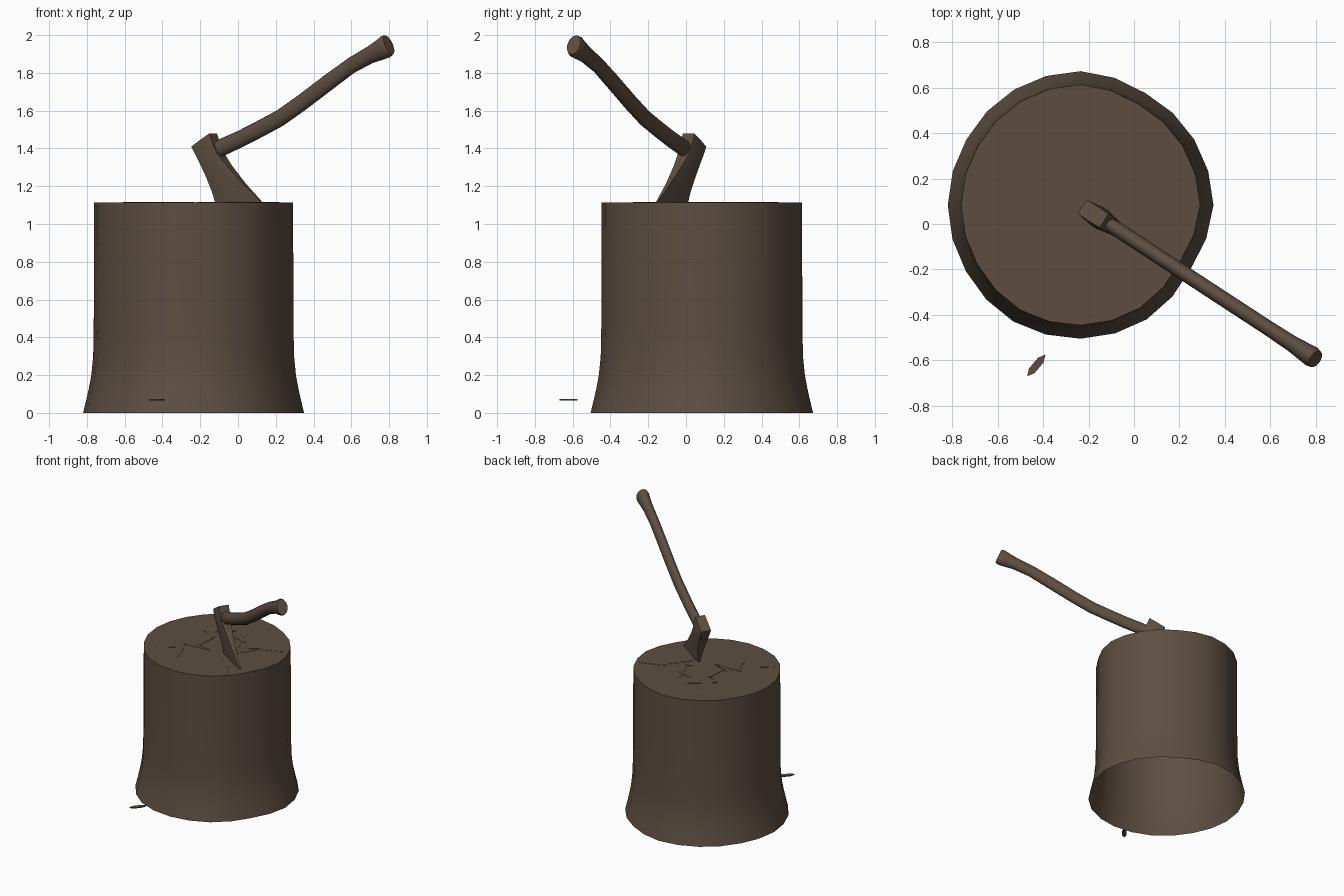
import bpy, bmesh, math
from mathutils import Vector

if "Cube" in bpy.data.objects:
    bpy.data.objects.remove(bpy.data.objects["Cube"])

wood = bpy.data.materials.new("dark brown")
wood.diffuse_color = (0.108, 0.076, 0.053, 1)
wood.use_nodes = True
wood.node_tree.nodes["Principled BSDF"].inputs["Base Color"].default_value = wood.diffuse_color

U = Vector((0.837, -0.547, 0))     # horizontal direction of the axe handle
W = Vector((0.547, 0.837, 0))      # sideways from the axe
Z = Vector((0, 0, 1))
BASE = Vector((-0.08, -0.02, 0))


def loft(name, rings, cap_start, cap_end, angle):
    """Skin a list of equal-length point rings."""
    bm = bmesh.new()
    rows = [[bm.verts.new(p) for p in ring] for ring in rings]
    n = len(rows[0])
    for a, b in zip(rows, rows[1:]):
        for i in range(n):
            j = (i + 1) % n
            bm.faces.new((a[i], a[j], b[j], b[i]))
    if cap_start:
        bm.faces.new(rows[0][::-1])
    if cap_end:
        bm.faces.new(rows[-1])
    bmesh.ops.recalc_face_normals(bm, faces=bm.faces)
    mesh = bpy.data.meshes.new(name)
    bm.to_mesh(mesh)
    bm.free()
    ob = bpy.data.objects.new(name, mesh)
    bpy.context.collection.objects.link(ob)
    mesh.materials.append(wood)
    bpy.ops.object.select_all(action='DESELECT')
    ob.select_set(True)
    bpy.context.view_layer.objects.active = ob
    bpy.ops.object.shade_smooth_by_angle(angle=math.radians(angle))
    return ob


# Stump: slightly uneven outline, flared foot, open underneath
outline = [.585, .578, .57, .59, .587, .58, .585, .583, .592, .588, .581, .56]


def stump_ring(z, scale):
    ring = []
    for i in range(24):
        r = (outline[i // 2] + outline[((i + 1) // 2) % 12]) / 2 * scale
        a = math.tau * i / 24
        ring.append((-0.235 + r * math.cos(a), 0.083 + r * math.sin(a), z))
    return ring


profile = [(0, 1), (.06, .975), (.13, .948), (.2, .926), (.3, .909),
           (.45, .904), (.8, .902), (1.115, .9)]
loft("stump", [stump_ring(z, s) for z, s in profile], False, True, 40)

# Handle: curved shaft of oval section with a flared knob
path = [(-.145, 1.35, .034, .024), (0, 1.408, .046, .033), (.11, 1.45, .045, .033),
        (.215, 1.495, .045, .033), (.36, 1.56, .045, .033), (.5, 1.643, .045, .033),
        (.66, 1.745, .045, .033), (.81, 1.838, .043, .033), (.93, 1.895, .046, .036),
        (.99, 1.92, .055, .042), (1.03, 1.939, .062, .046), (1.05, 1.948, .056, .041)]
rings = []
for k, (u, z, rn, rw) in enumerate(path):
    a, b = path[max(k - 1, 0)], path[min(k + 1, len(path) - 1)]
    t = Vector((b[0] - a[0], b[1] - a[1])).normalized()
    normal = -t.y * U + t.x * Z
    centre = BASE + U * u + Z * z
    rings.append([centre + normal * rn * math.cos(math.tau * i / 12)
                  + W * rw * math.sin(math.tau * i / 12) for i in range(12)])
loft("axe_handle", rings, True, True, 50)

# Axe head: (back u, back z, front u, front z, half width at ends, at the cheek)
sections = [(-.177, 1.41, -.062, 1.48, .036, .038),
            (-.155, 1.375, -.042, 1.43, .038, .048),
            (-.128, 1.33, -.015, 1.375, .036, .048),
            (-.09, 1.25, .04, 1.31, .026, .036),
            (-.06, 1.17, .135, 1.215, .014, .022),
            (-.02, 1.04, .265, 1.1, .003, .003)]
rings = []
for ub, zb, uf, zf, end, cheek in sections:
    back, front = BASE + U * ub + Z * zb, BASE + U * uf + Z * zf
    mid = (back + front) / 2
    rings.append([back - W * end, mid - W * cheek, front - W * end,
                  front + W * end, mid + W * cheek, back + W * end])
loft("axe_head", rings, True, True, 35)


# Thin spindle-shaped plate between two points
def sliver(name, x1, y1, x2, y2, z, width, thick=0.004):
    a, b = Vector((x1, y1, z)), Vector((x2, y2, z))
    side = Z.cross(b - a).normalized() * width / 2
    flat = [a, a.lerp(b, .25) - side * .8, a.lerp(b, .75) - side * .8, b,
            a.lerp(b, .75) + side * .8, a.lerp(b, .25) + side * .8]
    loft(name, [flat, [p + Z * thick for p in flat]], True, True, 30)


# Chop marks on the stump top
marks = [(-.47, .49, -.38, .33), (-.44, .21, -.26, .35), (-.16, .31, -.08, .09),
         (-.22, .26, -.09, .23), (.03, .19, .22, .26), (-.13, .08, .06, .22),
         (-.08, 0, .04, .17), (-.42, .22, -.32, .16), (-.325, .19, -.345, 0),
         (-.46, -.03, -.23, -.02), (-.38, .03, -.23, -.02), (-.43, -.03, -.35, -.25),
         (-.61, -.23, -.43, -.09), (-.09, -.07, .06, -.21), (-.05, -.06, .12, -.28)]
for i, m in enumerate(marks):
    sliver(f"chop_mark_{i + 1}", *m, 1.113, .011)

# Loose wood chip in front of the stump
sliver("wood_chip", -.47, -.67, -.39, -.575, .066, .04, .007)
